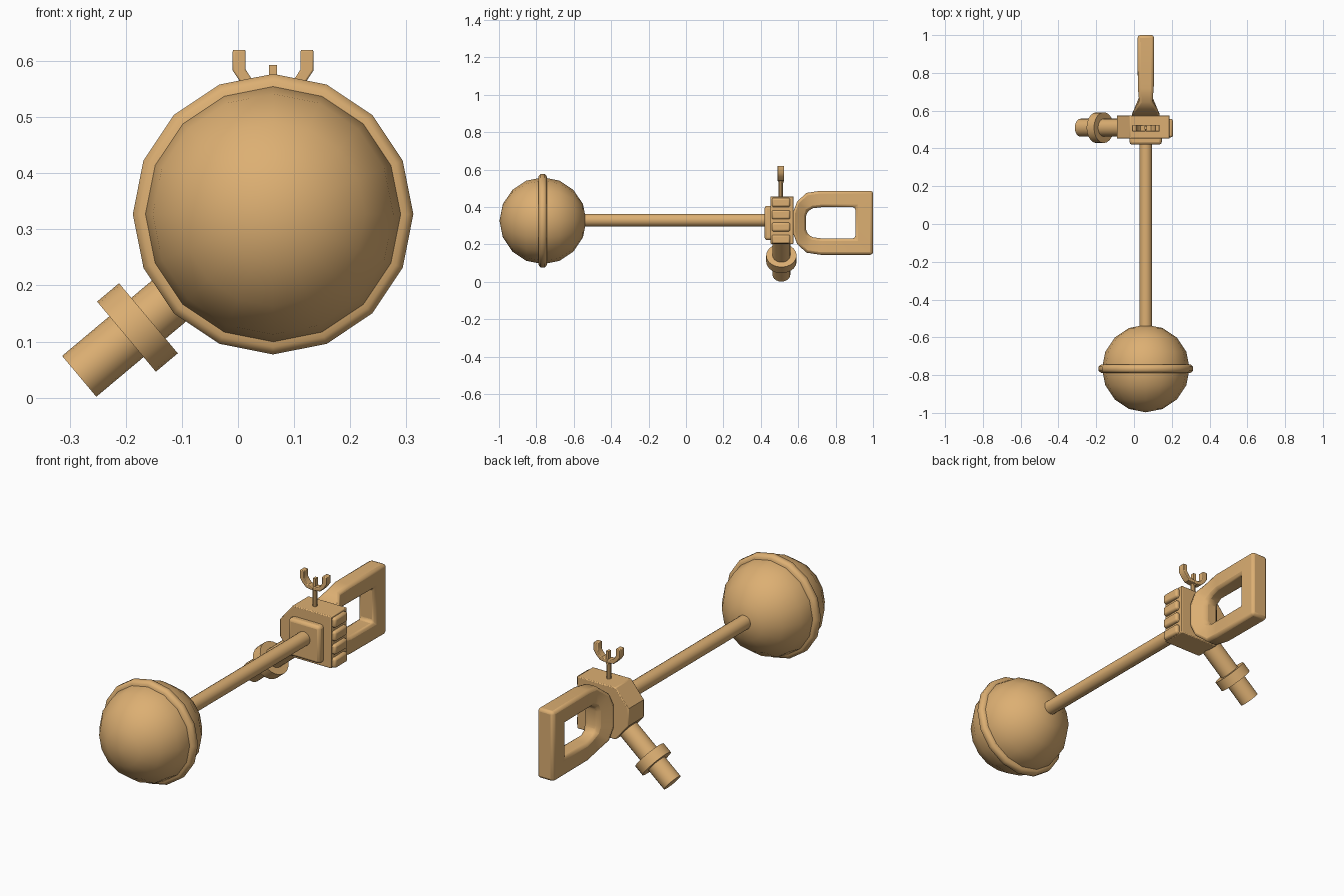
import bpy, bmesh, math
from mathutils import Vector, Matrix

if "Cube" in bpy.data.objects:
    bpy.data.objects.remove(bpy.data.objects["Cube"])

tan = bpy.data.materials.new("warm tan")
tan.diffuse_color = (0.72, 0.43, 0.17, 1)
tan.use_nodes = True
tan.node_tree.nodes["Principled BSDF"].inputs["Base Color"].default_value = tan.diffuse_color

CX, CZ = 0.0625, 0.327      # main axis runs along y
BY = 0.51                   # y centre of the clamp block


def finish(name, bm, bevel=0.0, segments=2, angle=35):
    bmesh.ops.recalc_face_normals(bm, faces=bm.faces)
    me = bpy.data.meshes.new(name)
    bm.to_mesh(me)
    bm.free()
    ob = bpy.data.objects.new(name, me)
    bpy.context.collection.objects.link(ob)
    me.materials.append(tan)
    if bevel:
        mod = ob.modifiers.new("bevel", 'BEVEL')
        mod.width, mod.segments = bevel, segments
        mod.limit_method = 'ANGLE'
        mod.angle_limit = math.radians(40)
    bpy.ops.object.select_all(action='DESELECT')
    ob.select_set(True)
    bpy.context.view_layer.objects.active = ob
    bpy.ops.object.shade_smooth_by_angle(angle=math.radians(angle))
    return ob


def box(name, lo, hi, bevel=0.0):
    lo, hi = Vector(lo), Vector(hi)
    bm = bmesh.new()
    bmesh.ops.create_cube(bm, size=1)
    for v in bm.verts:
        v.co = (lo + hi) / 2 + v.co * (hi - lo)
    return finish(name, bm, bevel)


def rod(name, a, b, r, sides=16, bevel=0.0):
    a, b = Vector(a), Vector(b)
    bm = bmesh.new()
    turn = Vector((0, 0, 1)).rotation_difference(b - a).to_matrix().to_4x4()
    bmesh.ops.create_cone(bm, cap_ends=True, segments=sides, radius1=r, radius2=r,
                          depth=(b - a).length,
                          matrix=Matrix.Translation((a + b) / 2) @ turn)
    return finish(name, bm, bevel)


def prism(name, pts, y0, y1, bevel=0.0):
    """Extrude an x-z outline along y."""
    bm = bmesh.new()
    front = bm.faces.new([bm.verts.new((x, y0, z)) for x, z in pts])
    ext = bmesh.ops.extrude_face_region(bm, geom=[front])
    for v in ext["geom"]:
        if isinstance(v, bmesh.types.BMVert):
            v.co.y = y1
    return finish(name, bm, bevel)


def loop_loft(name, rings, bevel=0.0, segments=2, angle=35):
    """Join closed rings of points into a closed loop."""
    bm = bmesh.new()
    vs = [[bm.verts.new(p) for p in ring] for ring in rings]
    n, m = len(vs), len(vs[0])
    for i in range(n):
        for j in range(m):
            a, b = vs[i], vs[(i + 1) % n]
            bm.faces.new((a[j], a[(j + 1) % m], b[(j + 1) % m], b[j]))
    return finish(name, bm, bevel, segments, angle)


# Ball head with poles along the main axis
bm = bmesh.new()
bmesh.ops.create_uvsphere(bm, u_segments=16, v_segments=8, radius=0.232,
                          matrix=Matrix.Translation((CX, -0.765, CZ)) @
                          Matrix.Rotation(math.pi / 2, 4, 'X'))
finish("ball", bm, angle=60)

# Band around the middle of the ball
profile = [(0.216, -0.022), (0.237, -0.022), (0.25, -0.011),
           (0.25, 0.011), (0.237, 0.022), (0.216, 0.022)]
rings = []
for k in range(16):
    t = k * math.tau / 16
    rings.append([(CX + r * math.sin(t), -0.766 + y, CZ + r * math.cos(t))
                  for r, y in profile])
loop_loft("ball_band", rings, angle=50)

# Long shaft
rod("shaft", (CX, -0.56, 0.33), (CX, 0.47, 0.33), 0.034)

# Clamp block with chamfered left side, front plate and side ribs
prism("clamp_block", [(0.188, 0.203), (0.188, 0.457), (-0.02, 0.457), (-0.09, 0.372),
                      (-0.09, 0.288), (-0.02, 0.203)], 0.452, 0.575, 0.004)
box("front_plate", (-0.024, 0.42, 0.223), (0.147, 0.47, 0.407), 0.014)
for i in range(4):
    z = 0.228 + i * 0.0655
    box("side_rib", (0.16, 0.459, z - 0.024), (0.206, 0.557, z + 0.024), 0.01)

# Angled side tube with flange
end = Vector((-0.283, BY, 0.038))
axis = Vector((math.cos(math.radians(40)), 0, math.sin(math.radians(40))))
rod("side_tube", end, end + axis * 0.36, 0.0475, 20)
rod("tube_flange", end + axis * 0.11, end + axis * 0.161, 0.0815, 20)

# Wing screw: stem, centre pin and two prongs
rod("screw_stem", (CX, BY - 0.003, 0.44), (CX, BY - 0.003, 0.55), 0.0115, 10)
box("screw_pin", (CX - 0.007, BY - 0.01, 0.53), (CX + 0.007, BY + 0.01, 0.593))
for s in (-1, 1):
    outline = [(0, 0.537), (0.037, 0.542), (0.058, 0.562), (0.072, 0.583), (0.072, 0.62),
               (0.049, 0.62), (0.049, 0.585), (0.038, 0.568), (0.028, 0.558), (0, 0.555)]
    prism("screw_prong", [(CX + s * x, z) for x, z in outline],
          BY - 0.02, BY + 0.015, 0.003)

# Grip: stations of outer y, z, half width, then inner y, z, half width
HZ = 0.316
half = [(0.572, 0.055, 0.08, 0.642, 0.035, 0.036),
        (0.595, 0.115, 0.07, 0.65, 0.062, 0.032),
        (0.645, 0.160, 0.036, 0.68, 0.078, 0.034),
        (0.72, 0.171, 0.042, 0.73, 0.084, 0.042),
        (1.0, 0.171, 0.044, 0.905, 0.084, 0.044)]
rings = []
for sign, stations in ((1, half), (-1, half[::-1])):
    for oy, oz, ow, iy, iz, iw in stations:
        o, i = HZ + sign * oz, HZ + sign * iz
        rings.append([(CX - ow, oy, o), (CX + ow, oy, o),
                      (CX + iw, iy, i), (CX - iw, iy, i)])
loop_loft("grip", rings, 0.014, 2, 40)
